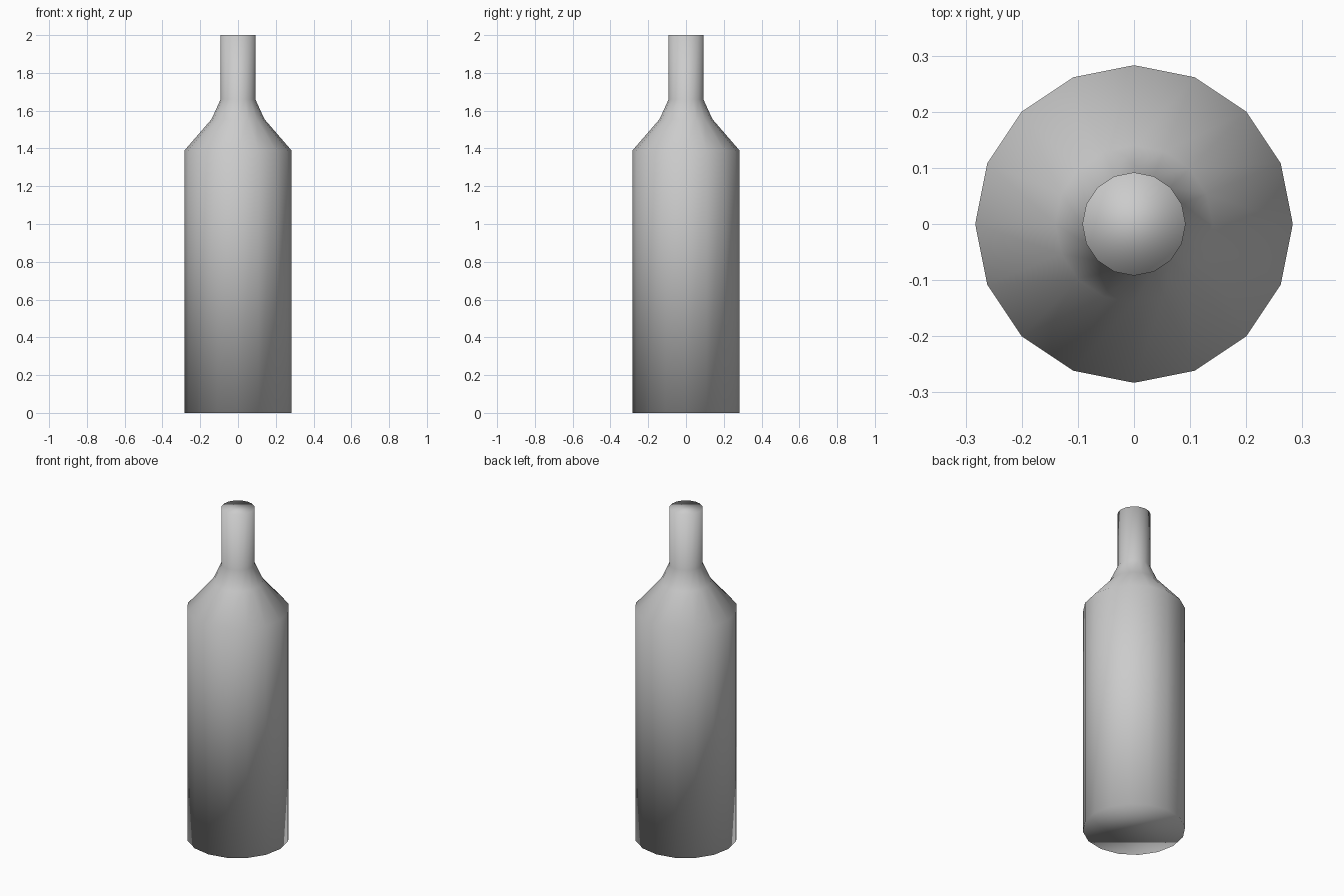
import bpy, bmesh
from math import cos, sin, tau

if "Cube" in bpy.data.objects:
    bpy.data.objects.remove(bpy.data.objects["Cube"])

SIDES = 16
# Silhouette of the bottle: (radius, height)
PROFILE = [(0.283, 0.0), (0.283, 1.39), (0.14, 1.555), (0.092, 1.66), (0.092, 2.0)]


def lathe(name, profile, sides):
    bm = bmesh.new()
    rings = [[bm.verts.new((r * cos(tau * i / sides), r * sin(tau * i / sides), z))
              for i in range(sides)] for r, z in profile]
    # Walls between neighbouring rings
    for low, high in zip(rings, rings[1:]):
        for i in range(sides):
            j = (i + 1) % sides
            bm.faces.new((low[i], low[j], high[j], high[i]))
    # Flat base and mouth
    bm.faces.new(rings[0][::-1])
    bm.faces.new(rings[-1])
    # The whole surface is smooth shaded, caps included
    for face in bm.faces:
        face.smooth = True
    mesh = bpy.data.meshes.new(name)
    bm.to_mesh(mesh)
    bm.free()
    obj = bpy.data.objects.new(name, mesh)
    bpy.context.collection.objects.link(obj)
    return obj


# Bottle: body, shoulder and neck in one piece
lathe("bottle", PROFILE, SIDES)
